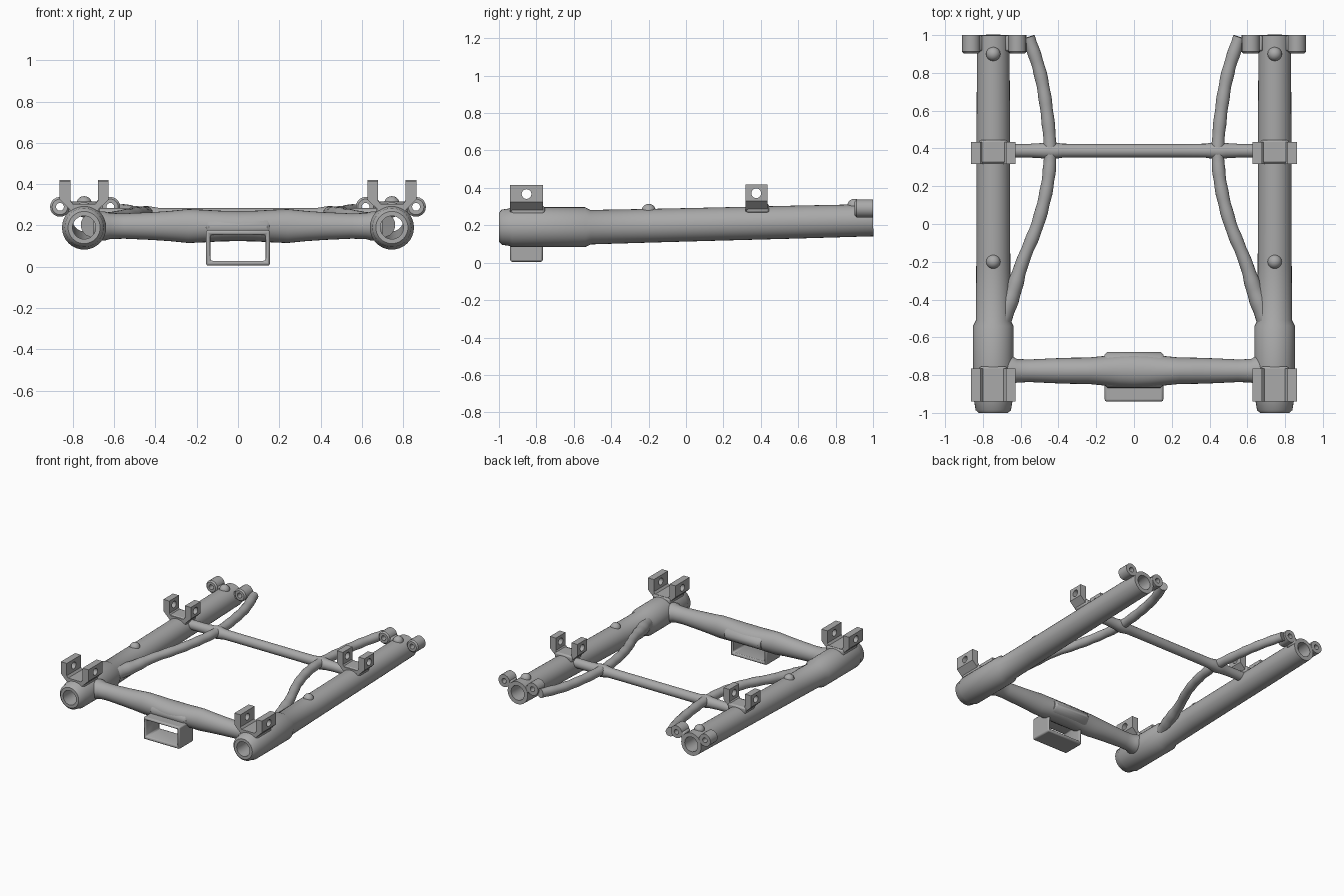
import bpy, bmesh, math
from mathutils import Vector

cube = bpy.data.objects.get("Cube")
if cube:
    bpy.data.objects.remove(cube, do_unlink=True)

grey = bpy.data.materials.new("bare grey metal")
grey.use_nodes = True
grey.diffuse_color = (0.4, 0.4, 0.4, 1)
grey.node_tree.nodes["Principled BSDF"].inputs["Base Color"].default_value = (0.4, 0.4, 0.4, 1)


def finish(name, bm, smooth=True, mirror=False, bevel=0):
    """Turn a bmesh into a named, shaded, optionally mirrored object."""
    bmesh.ops.recalc_face_normals(bm, faces=bm.faces)
    mesh = bpy.data.meshes.new(name)
    bm.to_mesh(mesh)
    bm.free()
    mesh.materials.append(grey)
    ob = bpy.data.objects.new(name, mesh)
    bpy.context.collection.objects.link(ob)
    bpy.ops.object.select_all(action='DESELECT')
    ob.select_set(True)
    bpy.context.view_layer.objects.active = ob
    if smooth:
        bpy.ops.object.shade_smooth_by_angle(angle=math.radians(40))
    if bevel:
        b = ob.modifiers.new("Bevel", 'BEVEL')
        b.width, b.segments, b.limit_method = bevel, 2, 'ANGLE'
    if mirror:
        m = ob.modifiers.new("Mirror", 'MIRROR')
        m.use_mirror_merge = False
    return ob


def tube(name, path, radii, bore=0, sides=28, mirror=False):
    """Loft round or oval rings along a path; a bore makes it an open pipe."""
    pts = [Vector(p) for p in path]
    bm = bmesh.new()

    def ring(i, shrink=None):
        t = (pts[min(i + 1, len(pts) - 1)] - pts[max(i - 1, 0)]).normalized()
        side = t.cross(Vector((0, 0, 1))).normalized()
        up = side.cross(t)
        r = radii[i] if isinstance(radii[i], tuple) else (radii[i], radii[i])
        if shrink:
            r = (shrink, shrink)
        angles = [2 * math.pi * k / sides for k in range(sides)]
        return [bm.verts.new(pts[i] + side * r[0] * math.cos(a) + up * r[1] * math.sin(a))
                for a in angles]

    rings = [ring(i) for i in range(len(pts))]
    if bore:
        rings += [ring(i, bore) for i in reversed(range(len(pts)))]
        rings.append(rings[0])
    else:
        bm.faces.new(rings[0])
        bm.faces.new(rings[-1])
    for a, b in zip(rings, rings[1:]):
        for k in range(sides):
            n = (k + 1) % sides
            bm.faces.new((a[k], a[n], b[n], b[k]))
    return finish(name, bm, mirror=mirror)


def smooth_path(points, steps=6):
    """Catmull-Rom curve through the given points."""
    p = [Vector(q) for q in points]
    p = [2 * p[0] - p[1]] + p + [2 * p[-1] - p[-2]]
    out = []
    for a, b, c, d in zip(p, p[1:], p[2:], p[3:]):
        for s in range(steps):
            t = s / steps
            out.append(0.5 * (2 * b + (c - a) * t + (2 * a - 5 * b + 4 * c - d) * t * t
                              + (3 * b - a - 3 * c + d) * t ** 3))
    return out + [p[-2]]


def cut(ob, cutter):
    """Apply a boolean difference and drop the cutter."""
    m = ob.modifiers.new("Cut", 'BOOLEAN')
    m.object, m.solver = cutter, 'EXACT'
    bpy.ops.object.select_all(action='DESELECT')
    ob.select_set(True)
    bpy.context.view_layer.objects.active = ob
    bpy.ops.object.modifier_move_to_index(modifier=m.name, index=0)
    bpy.ops.object.modifier_apply(modifier=m.name)
    bpy.data.objects.remove(cutter, do_unlink=True)


def box(name, x, y, z, **options):
    bm = bmesh.new()
    bmesh.ops.create_cube(bm, size=1)
    for v in bm.verts:
        v.co = [lo + (c + 0.5) * (hi - lo) for c, (lo, hi) in zip(v.co, (x, y, z))]
    return finish(name, bm, **options)


RAIL_X = 0.745


def rail_z(y):
    return 0.19 + 0.025 * max(0, y + 0.5)


# Long side rails: thick front sleeve stepping down to a thinner bored pipe
stations = [(-1, 0.078), (-0.985, 0.094), (-0.945, 0.1), (-0.93, 0.107), (-0.54, 0.107),
            (-0.51, 0.092), (-0.2, 0.09), (0.1, 0.089), (0.6, 0.088), (1, 0.086)]
tube("side_rail", [(RAIL_X, y, rail_z(y)) for y, r in stations],
     [r for y, r in stations], bore=0.056, sides=32, mirror=True)

# Forked brackets: one U profile pushed along the rail, with a pin hole
half = [(0.118, 0.415), (0.118, 0.325), (0.062, 0.27)]
inner = [(0.055, 0.305), (0.067, 0.32), (0.067, 0.415)]
right_side = inner + half
profile = right_side + [(-x, z) for x, z in reversed(right_side)]
for name, y0, y1, lift in (("front_bracket", -0.94, -0.765, 0), ("rear_bracket", 0.317, 0.435, 0.004)):
    bm = bmesh.new()
    face = bm.faces.new([bm.verts.new((RAIL_X + x, y0, z + lift)) for x, z in profile])
    new = bmesh.ops.extrude_face_region(bm, geom=[face])["geom"]
    bmesh.ops.translate(bm, vec=(0, y1 - y0, 0),
                        verts=[g for g in new if isinstance(g, bmesh.types.BMVert)])
    bracket = finish(name, bm, smooth=False, mirror=True)
    mid = (y0 + y1) / 2
    pin = tube("pin_cutter", [(0.5, mid, 0.367 + lift), (1, mid, 0.367 + lift)], [0.026] * 2, sides=20)
    cut(bracket, pin)
    # Rounded weld pad under the bracket
    pad_z = rail_z(mid) + (0.096 if y0 < 0 else 0.085)
    box(name + "_weld_pad", (RAIL_X - 0.075, RAIL_X + 0.075), (y0 + 0.004, y1 + 0.01),
        (pad_z - 0.03, pad_z + 0.018), bevel=0.012, mirror=True)

# Rear bolt lugs on both sides of each rail, joined to it by weld webs
for name, x in (("outer_lug", 0.862), ("inner_lug", 0.618)):
    tube(name, [(x, y, 0.29) for y in (0.902, 0.912, 1)], [0.038, 0.048, 0.048],
         bore=0.019, sides=20, mirror=True)
    box(name + "_web", sorted((x + math.copysign(0.035, RAIL_X - x), RAIL_X + (x - RAIL_X) * 0.5)),
        (0.915, 0.998), (0.245, 0.3), bevel=0.01, mirror=True)

# Curved inner braces bowing inward between rail and rear lug
brace = smooth_path([(0.71, -0.52, 0.2), (0.645, -0.37, 0.215), (0.59, -0.2, 0.235), (0.51, 0, 0.25),
                     (0.46, 0.2, 0.257), (0.444, 0.385, 0.257), (0.462, 0.6, 0.257),
                     (0.497, 0.8, 0.26), (0.558, 0.99, 0.27)])
count = len(brace) - 1
tube("curved_brace", brace,
     [0.034 + 0.022 * max(0, 1 - 4 * i / count) + 0.0015 * math.sin(i * 1.7) for i in range(count + 1)],
     sides=18, mirror=True)

# Rear cross tube, swelling where it meets the braces
cross = [-0.68, -0.56, -0.49, -0.444, -0.38, -0.25, 0, 0.25, 0.38, 0.444, 0.49, 0.56, 0.68]
tube("rear_cross_tube", [(x, 0.388, 0.248) for x in cross],
     [0.036 + 0.012 * max(0, 1 - abs(abs(x) - 0.444) / 0.07) for x in cross], sides=18)

# Front cross beam, uneven and thicker toward the middle
beam_half = [(0, 0.088, 0.073), (0.08, 0.085, 0.074), (0.17, 0.077, 0.079), (0.24, 0.07, 0.082),
             (0.33, 0.069, 0.073), (0.42, 0.066, 0.067), (0.55, 0.06, 0.061),
             (0.62, 0.062, 0.063), (0.645, 0.078, 0.07), (0.7, 0.08, 0.07)]
beam = [(-x, a, b) for x, a, b in reversed(beam_half[1:])] + beam_half
tube("front_cross_beam", [(x, -0.777, 0.197) for x, a, b in beam], [(a, b) for x, a, b in beam])

# Saddle wrapped over the beam above the receiver
saddle = [(-0.155, 0.082), (-0.14, 0.095), (0.14, 0.095), (0.155, 0.082)]
tube("beam_saddle", [(x, -0.772, 0.192) for x, r in saddle], [(r, 0.06) for x, r in saddle])

# Rectangular receiver box, open front to back
receiver = box("receiver_box", (-0.155, 0.155), (-0.94, -0.765), (0.005, 0.177), bevel=0.018)
cut(receiver, box("receiver_cutter", (-0.134, 0.134), (-1.1, -0.6), (0.029, 0.155)))

# Small drain bosses on top of the rails
for name, y in (("middle_boss", -0.2), ("rear_boss", 0.9)):
    bm = bmesh.new()
    bmesh.ops.create_uvsphere(bm, u_segments=16, v_segments=10, radius=0.038)
    bmesh.ops.translate(bm, verts=bm.verts, vec=(RAIL_X, y, rail_z(y) + 0.079))
    finish(name, bm, mirror=True)
